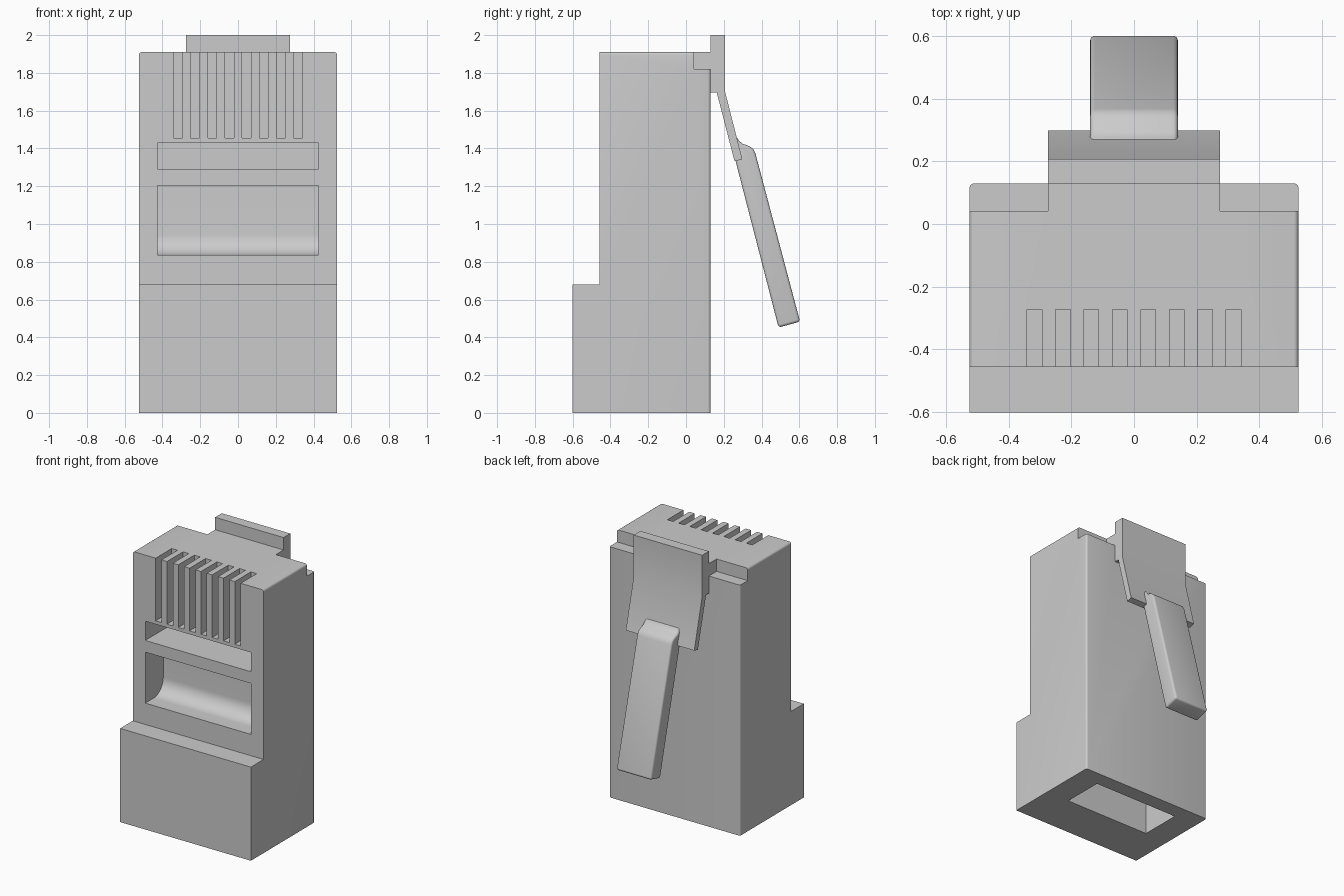
import bpy, bmesh, math

if "Cube" in bpy.data.objects:
    bpy.data.objects.remove(bpy.data.objects["Cube"])


def prism(name, profile, x0, x1):
    """Extrude a (y, z) outline from x0 to x1."""
    bm = bmesh.new()
    face = bm.faces.new([bm.verts.new((x0, y, z)) for y, z in profile])
    new = bmesh.ops.extrude_face_region(bm, geom=[face])["geom"]
    bmesh.ops.translate(bm, vec=(x1 - x0, 0, 0),
                        verts=[v for v in new if isinstance(v, bmesh.types.BMVert)])
    bmesh.ops.recalc_face_normals(bm, faces=bm.faces)
    mesh = bpy.data.meshes.new(name)
    bm.to_mesh(mesh)
    bm.free()
    ob = bpy.data.objects.new(name, mesh)
    bpy.context.collection.objects.link(ob)
    return ob


def activate(ob):
    bpy.ops.object.select_all(action='DESELECT')
    ob.select_set(True)
    bpy.context.view_layer.objects.active = ob


def apply(ob, mod):
    activate(ob)
    bpy.ops.object.modifier_apply(modifier=mod.name)


def cut(ob, profile, x0, x1):
    cutter = prism("cutter", profile, x0, x1)
    mod = ob.modifiers.new("cut", 'BOOLEAN')
    mod.operation, mod.solver, mod.object = 'DIFFERENCE', 'EXACT', cutter
    apply(ob, mod)
    bpy.data.objects.remove(cutter)


def box(y0, y1, z0, z1):
    return [(y0, z0), (y1, z0), (y1, z1), (y0, z1)]


W, BACK, FRONT, TOP = 0.525, 0.13, -0.457, 1.91

# Plug housing with the thicker lower front
body = prism("plug_body", [(-0.602, 0), (BACK, 0), (BACK, TOP), (FRONT, TOP),
                           (FRONT, 0.68), (-0.602, 0.68)], -W, W)

# Soften the rear upright edges and the top side edges
bm = bmesh.new()
bm.from_mesh(body.data)
edges = []
for e in bm.edges:
    a, b = e.verts[0].co, e.verts[1].co
    if abs(a.x - b.x) > 0.01:
        continue
    rear = min(a.y, b.y) > BACK - 0.001
    top = min(a.z, b.z) > TOP - 0.001
    if rear or top:
        edges.append(e)
bmesh.ops.bevel(bm, geom=edges, offset=0.015, segments=4, profile=0.5, affect='EDGES')
bm.to_mesh(body.data)
bm.free()

# Rear top corner notches
for s in (-1, 1):
    x0, x1 = sorted((s * 0.275, s * 0.6))
    cut(body, box(0.042, 0.2, 1.82, 2.0), x0, x1)

# Contact slots
for i in range(8):
    x = (i - 3.5) * 0.0908
    cut(body, box(-0.55, -0.273, 1.455, 2.0), x - 0.0235, x + 0.0235)

# Narrow front window
cut(body, box(-0.55, -0.2, 1.29, 1.43), -0.425, 0.425)

# Tall front window with a curved floor
r, yb, zb = 0.11, -0.25, 0.835
arc = [(yb - r + r * math.sin(t), zb + r - r * math.cos(t))
       for t in (math.pi / 2 * k / 10 for k in range(11))]
cut(body, [(-0.55, zb)] + arc + [(yb, 1.205), (-0.55, 1.205)], -0.425, 0.425)

# Cable opening underneath
cut(body, box(-0.28, 0.02, -0.1, 0.75), -0.34, 0.34)

# Spring clip plate
clip = prism("clip_plate", [(BACK, 1.695), (0.163, 1.695), (0.257, 1.332), (0.298, 1.343),
                            (0.207, 1.70), (0.207, 2.0), (BACK, 2.0)], -0.275, 0.275)

# Release lever with rounded edges
lever = prism("release_lever", [(0.262, 1.335), (0.490, 0.452), (0.604, 0.483),
                                (0.368, 1.372), (0.356, 1.397), (0.335, 1.412),
                                (0.300, 1.425), (0.280, 1.441), (0.267, 1.464),
                                (0.250, 1.44)], -0.14, 0.14)
mod = lever.modifiers.new("round", 'BEVEL')
mod.width, mod.segments, mod.limit_method = 0.02, 4, 'ANGLE'
mod.angle_limit = math.radians(50)
apply(lever, mod)

for ob in (body, clip, lever):
    activate(ob)
    bpy.ops.object.shade_smooth_by_angle(angle=math.radians(30))
